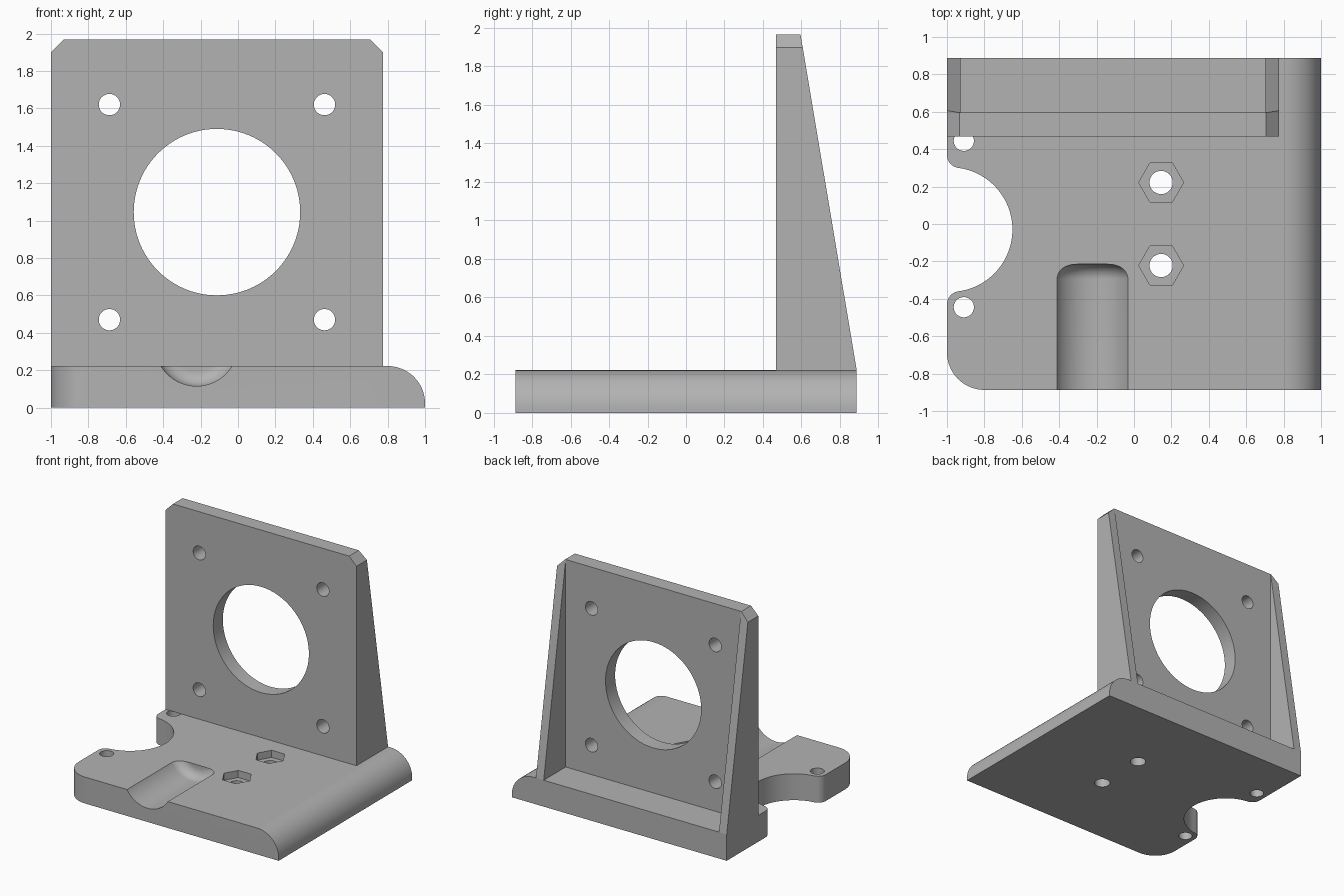
import bpy, bmesh, math
from mathutils import Matrix, Vector

if "Cube" in bpy.data.objects:
    bpy.data.objects.remove(bpy.data.objects["Cube"], do_unlink=True)

GREY = (0.45, 0.45, 0.45, 1)
grey = bpy.data.materials.new("plain_grey")
grey.use_nodes = True
grey.diffuse_color = GREY
grey.node_tree.nodes["Principled BSDF"].inputs["Base Color"].default_value = GREY

BACK, TOP, WALL_TOP = 0.887, 0.222, 1.967
WALL_FRONT, WALL_BACK = 0.467, 0.595
LEFT, RIGHT, RIB = 0.775, -1.0, 0.072
MID_X, MID_Z = (LEFT + RIGHT) / 2, 1.045


def arc(cx, cy, r, start, end, n=16):
    """Points along an arc, angles in degrees."""
    angles = [math.radians(start + (end - start) * i / n) for i in range(n + 1)]
    return [(cx + r * math.cos(a), cy + r * math.sin(a)) for a in angles]


def prism(name, points, axis, low, high):
    """Extrude a 2D outline along an axis."""
    place = {"x": lambda u, v, d: (d, u, v),
             "y": lambda u, v, d: (u, d, v),
             "z": lambda u, v, d: (u, v, d)}[axis]
    bm = bmesh.new()
    face = bm.faces.new([bm.verts.new(place(u, v, low)) for u, v in points])
    moved = bmesh.ops.extrude_face_region(bm, geom=[face])["geom"]
    shift = Vector(place(0, 0, high - low))
    bmesh.ops.translate(bm, vec=shift, verts=[g for g in moved if isinstance(g, bmesh.types.BMVert)])
    return finish(name, bm)


def finish(name, bm):
    bmesh.ops.recalc_face_normals(bm, faces=bm.faces)
    mesh = bpy.data.meshes.new(name)
    bm.to_mesh(mesh)
    bm.free()
    mesh.materials.append(grey)
    obj = bpy.data.objects.new(name, mesh)
    bpy.context.collection.objects.link(obj)
    return obj


def disc(name, u, v, r, axis, low, high, sides=48, turn=0):
    return prism(name, arc(u, v, r, turn, turn + 360, sides)[:-1], axis, low, high)


def combine(obj, tool, operation="DIFFERENCE"):
    """Apply a boolean and discard the tool."""
    mod = obj.modifiers.new("cut", "BOOLEAN")
    mod.object, mod.operation, mod.solver = tool, operation, "EXACT"
    result = bpy.data.meshes.new_from_object(obj.evaluated_get(bpy.context.evaluated_depsgraph_get()))
    obj.modifiers.clear()
    obj.data = result
    bpy.data.objects.remove(tool, do_unlink=True)


# Base: plan outline with a round bite and a round front corner
fillet, bite_r, bite_x, bite_y = 0.07, 0.333, -0.983, -0.03
fx = RIGHT + fillet
dy = math.sqrt((bite_r + fillet) ** 2 - (fx - bite_x) ** 2)
lean = math.degrees(math.atan2(dy, fx - bite_x))
outline = [(1, -BACK), (1, BACK), (RIGHT, BACK)]
outline += arc(fx, bite_y + dy, fillet, 180, 180 + lean)
outline += arc(bite_x, bite_y, bite_r, lean, -lean, 48)[1:-1]
outline += arc(fx, bite_y - dy, fillet, 180 - lean, 180)
outline += arc(-0.8, -BACK + 0.2, 0.2, 180, 270)
base = prism("base_plate", outline, "z", 0, TOP)

# Rounded long edge on the left
side = [(-1.2, -0.1), (1, -0.1)] + arc(0.8, TOP - 0.2, 0.2, 0, 90, 24) + [(0.7, 0.4), (-1.2, 0.4)]
side = [(-1.2, -0.1), (1, -0.1)] + arc(0.8, TOP - 0.2, 0.2, 0, 88, 24) + [(0.8, TOP), (0.8, 0.4), (-1.2, 0.4)]
combine(base, prism("edge_tool", side, "y", -1.2, 1.2), "INTERSECT")

# Screw holes by the bite, and bolt holes with hexagonal pockets
for sign in (-1, 1):
    combine(base, disc("screw_tool", -0.91, sign * 0.445, 0.054, "z", -0.1, 0.4))
    y = sign * 0.222
    combine(base, disc("bolt_tool", 0.145, y, 0.062, "z", -0.1, 0.4))
    combine(base, disc("nut_tool", 0.145, y, 0.12, "z", TOP - 0.06, 0.4, 6))

# Trough with a softened inner end
radius, soft, end = 0.222, 0.08, -0.215
profile = [(0, -1.1), (radius, -1.1)] + arc(radius - soft, end - soft, soft, 0, 90, 12) + [(0, end)]
bm = bmesh.new()
verts = [bm.verts.new((r, y, 0)) for r, y in profile]
edges = [bm.edges.new(pair) for pair in zip(verts, verts[1:])]
bmesh.ops.spin(bm, geom=verts + edges, cent=(0, 0, 0), axis=(0, 1, 0),
               angle=math.tau, steps=64, use_duplicate=False)
bmesh.ops.remove_doubles(bm, verts=bm.verts, dist=0.0001)
bmesh.ops.transform(bm, matrix=Matrix.Translation((-0.222, 0, 0.337)), verts=bm.verts)
combine(base, finish("trough_tool", bm))

# Upright: tapered block, hollowed between its two side ribs
taper = [(WALL_FRONT, TOP), (BACK, TOP), (WALL_BACK, WALL_TOP), (WALL_FRONT, WALL_TOP)]
wall = prism("upright_plate", taper, "x", RIGHT, LEFT)
hollow = [(WALL_BACK, 0), (1.2, 0), (1.2, 2.2), (WALL_BACK, 2.2)]
combine(wall, prism("hollow_tool", hollow, "x", RIGHT + RIB, LEFT - RIB))

# Clipped top corners
c = 0.068
for x, s in ((LEFT, 1), (RIGHT, -1)):
    corner = [(x - s * c * 2, WALL_TOP + c), (x + s * c, WALL_TOP - c * 2), (x + s * c, WALL_TOP + c)]
    combine(wall, prism("corner_tool", corner, "y", 0.2, 1.2))

# Large round opening and four mounting holes
combine(wall, disc("opening_tool", MID_X, MID_Z, 0.445, "y", 0.2, 1.2, 96))
for sx in (-1, 1):
    for sz in (-1, 1):
        combine(wall, disc("mount_tool", MID_X + sx * 0.575, MID_Z + sz * 0.575, 0.057, "y", 0.2, 1.2))

# Smooth curves, keep edges sharp
for obj in (base, wall):
    obj.data.shade_smooth()
    obj.data.set_sharp_from_angle(angle=math.radians(30))
